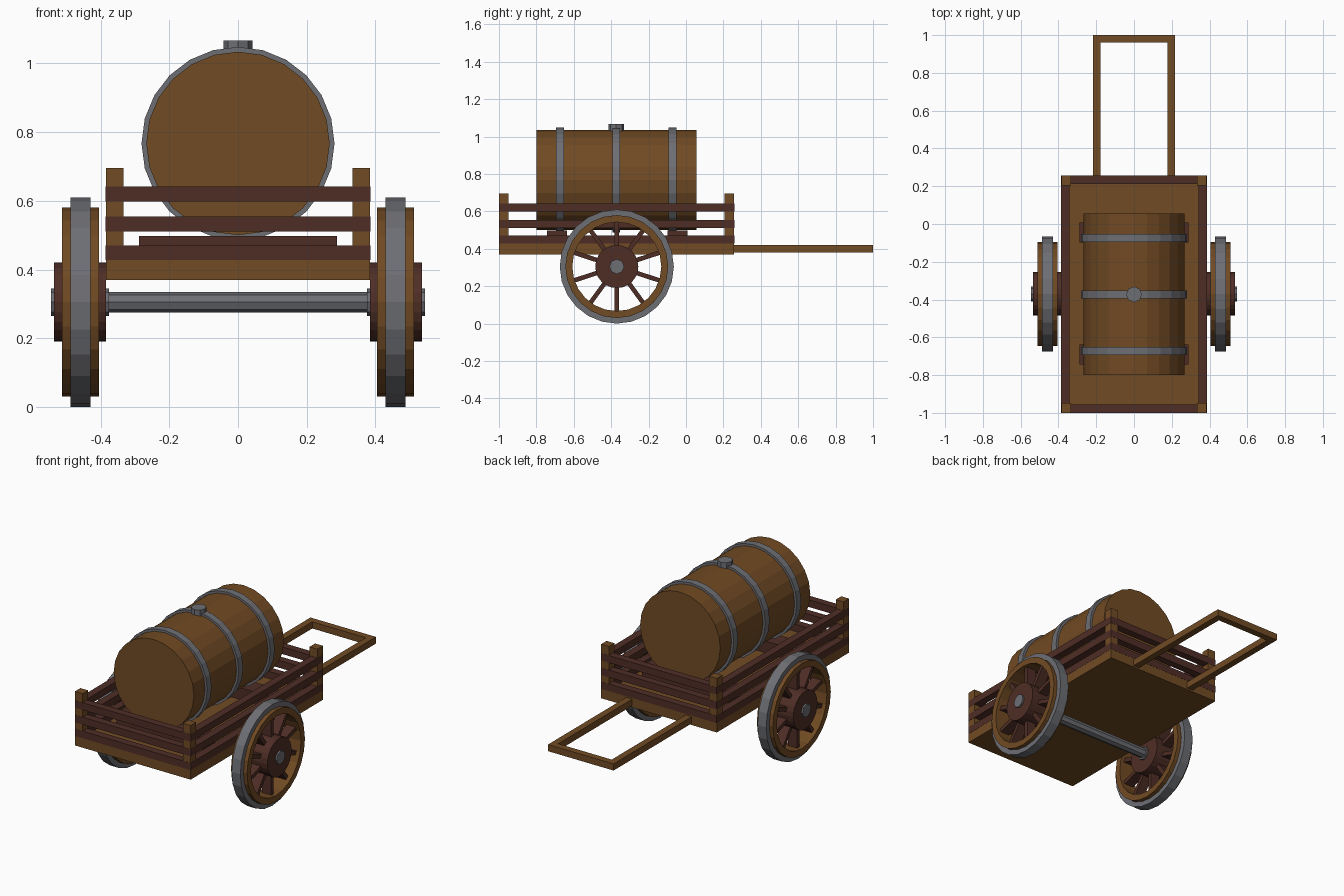
import bpy, bmesh, math
from mathutils import Matrix, Vector

if "Cube" in bpy.data.objects:
    bpy.data.objects.remove(bpy.data.objects["Cube"])


def material(name, rgb):
    m = bpy.data.materials.new(name)
    m.diffuse_color = (*rgb, 1)
    m.use_nodes = True
    m.node_tree.nodes["Principled BSDF"].inputs["Base Color"].default_value = m.diffuse_color
    return m


WOOD = material("warm wood", (0.165, 0.069, 0.017))
DARK = material("dark wood", (0.078, 0.027, 0.019))
IRON = material("grey iron", (0.155, 0.158, 0.175))


def finish(name, bm, mat):
    bmesh.ops.recalc_face_normals(bm, faces=bm.faces)
    me = bpy.data.meshes.new(name)
    bm.to_mesh(me)
    bm.free()
    me.materials.append(mat)
    ob = bpy.data.objects.new(name, me)
    bpy.context.collection.objects.link(ob)
    return ob


def box(name, lo, hi, mat):
    lo, hi = Vector(lo), Vector(hi)
    bm = bmesh.new()
    bmesh.ops.create_cube(bm, size=1, matrix=Matrix.Translation((lo + hi) / 2)
                          @ Matrix.Diagonal((*(hi - lo), 1)))
    return finish(name, bm, mat)


def turned(name, axis, centre, a, b, r, mat, sides=24, inner=0):
    """Cylinder or ring along an axis, between axis coordinates a and b."""
    def point(t, rad, ang):
        c, s = rad * math.cos(ang), rad * math.sin(ang)
        off = {"X": (t, c, s), "Y": (c, t, s), "Z": (c, s, t)}[axis]
        return Vector(centre) + Vector(off)
    bm = bmesh.new()
    profile = [(a, r), (b, r)] + ([(b, inner), (a, inner)] if inner else [])
    loops = [[bm.verts.new(point(t, rad, 2 * math.pi * i / sides)) for i in range(sides)]
             for t, rad in profile]
    pairs = list(zip(loops, loops[1:] + loops[:1])) if inner else [(loops[0], loops[1])]
    for p, q in pairs:
        for i in range(sides):
            j = (i + 1) % sides
            bm.faces.new((p[i], p[j], q[j], q[i]))
    if not inner:
        bm.faces.new(loops[0])
        bm.faces.new(loops[1])
    return finish(name, bm, mat)


# Cart bed, corner posts and slatted sides
W, Y0, Y1 = 0.385, -1.0, 0.257
box("bed", (-W, Y0, 0.37), (W, Y1, 0.427), WOOD)
T, P = 0.044, 0.052
for sx in (-1, 1):
    xa, xb = sorted((sx * W, sx * (W - P)))
    for y in (Y0, Y1 - P):
        box("corner_post", (xa, y, 0.42), (xb, y + P, 0.695), WOOD)
E = 0.001  # slats sit just proud of the posts
for z0, z1 in ((0.427, 0.47), (0.51, 0.554), (0.598, 0.641)):
    for sx in (-1, 1):
        xa, xb = sorted((sx * (W + E), sx * (W - T)))
        box("side_slat", (xa, Y0, z0), (xb, Y1, z1), DARK)
    box("front_slat", (-W, Y0 - E, z0), (W, Y0 + T, z1), DARK)
    box("back_slat", (-W, Y1 - T, z0), (W, Y1 + E, z1), DARK)

# Pull handle
for sx in (-1, 1):
    xa, xb = sorted((sx * 0.178, sx * 0.218))
    box("handle_shaft", (xa, Y1 - 0.01, 0.38), (xb, 1.0, 0.42), WOOD)
box("handle_bar", (-0.178, 0.96, 0.38), (0.178, 1.0, 0.42), WOOD)

# Barrel with cradles, hoops and bung
BZ = 0.767
turned("barrel", "Y", (0, 0, BZ), -0.8, 0.055, 0.267, WOOD)
for y in (-0.69, -0.045):
    box("cradle", (-0.288, y - 0.053, 0.42), (0.288, y + 0.053, 0.497), DARK)
for y in (-0.673, -0.373, -0.073):
    turned("barrel_hoop", "Y", (0, y, BZ), -0.021, 0.021, 0.281, IRON, inner=0.262)
turned("bung", "Z", (0, -0.373, 0), 1.02, 1.066, 0.042, IRON, 8)

# Axle and wheels
AY, AZ = -0.37, 0.305
hub = (0, AY, AZ)
turned("axle", "X", hub, -0.4, 0.4, 0.03, IRON, 8)
for sx in (-1, 1):
    def part(name, a, b, r, mat, **kw):
        turned(name, "X", hub, *sorted((sx * a, sx * b)), r, mat, **kw)
    part("wheel_tyre", 0.43, 0.488, 0.305, IRON, inner=0.27)
    part("wheel_rim", 0.405, 0.512, 0.275, WOOD, inner=0.238)
    part("wheel_hub", 0.385, 0.535, 0.115, DARK)
    part("hub_cap", 0.375, 0.545, 0.04, IRON, sides=8)
    # ten flat spokes, one pointing straight down
    for k in range(10):
        spoke = box("spoke", (-0.03, -0.012, 0.09), (0.03, 0.012, 0.25), DARK)
        spoke.data.transform(Matrix.Translation((sx * 0.458, AY, AZ))
                             @ Matrix.Rotation(math.pi + k * math.pi / 5, 4, "X"))
